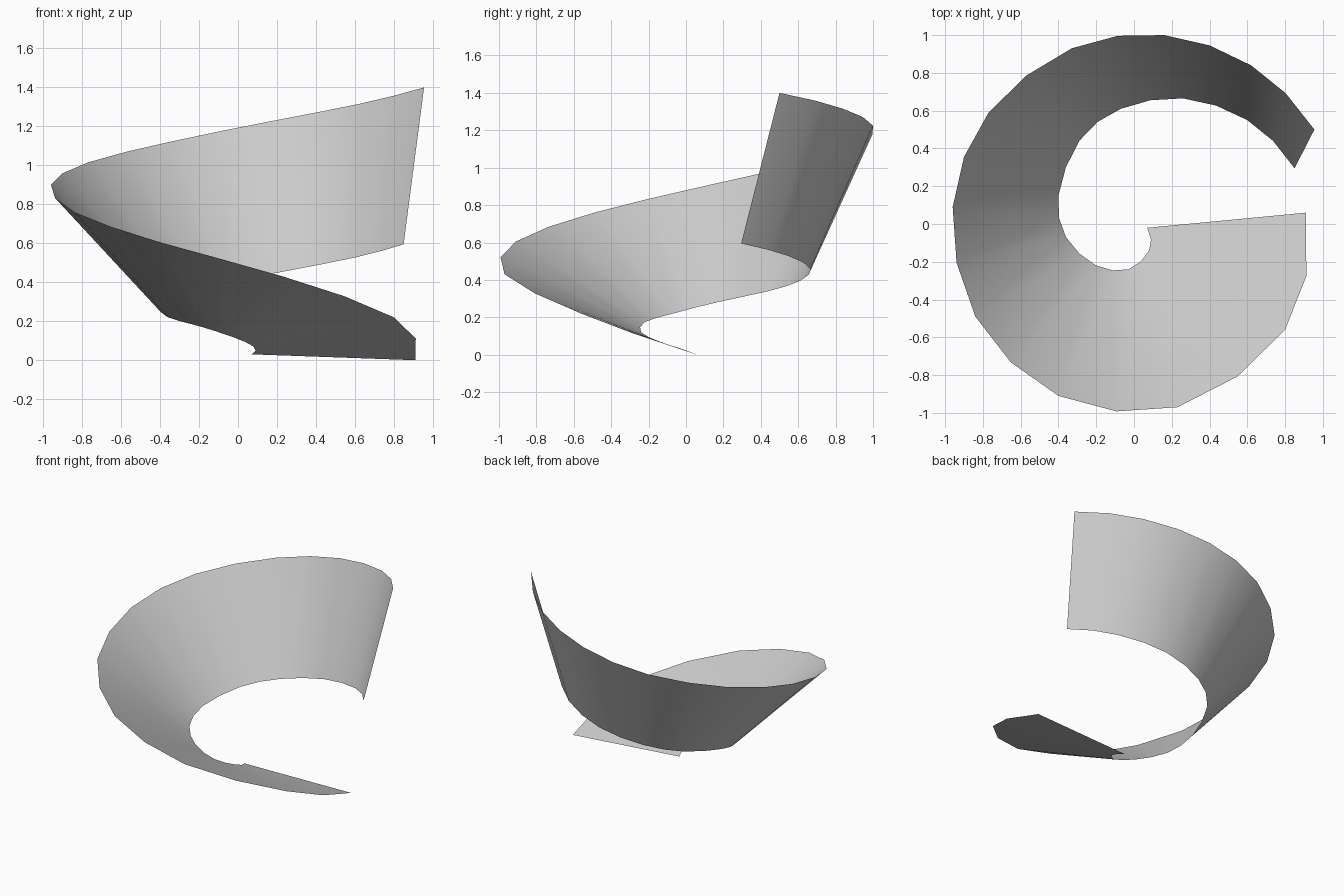
import bpy
import bmesh
from mathutils import Vector

# Remove the default object
default_object = bpy.data.objects.get("Cube")
if default_object:
    bpy.data.objects.remove(default_object, do_unlink=True)


def make_material(name, colour):
    material = bpy.data.materials.new(name)
    material.use_nodes = True
    material.diffuse_color = colour
    shader = material.node_tree.nodes["Principled BSDF"]
    shader.inputs["Base Color"].default_value = colour
    return material


def refine_path(stations):
    """Insert one cubic midpoint between each pair of stations."""
    points = [Vector(station) for station in stations]
    before = 3 * points[0] - 3 * points[1] + points[2]
    after = 3 * points[-1] - 3 * points[-2] + points[-3]
    padded = [before] + points + [after]
    path = []
    for a, b, c, d in zip(padded, padded[1:], padded[2:], padded[3:]):
        path.append(b)
        path.append((9 * (b + c) - a - d) / 16)
    path.append(points[-1])
    return path


def make_ribbon(name, inner_path, outer_path, material):
    """Span two matching rails with a strip of quads facing upward and inward."""
    mesh = bpy.data.meshes.new(name)
    bm = bmesh.new()
    inner = [bm.verts.new(point) for point in inner_path]
    outer = [bm.verts.new(point) for point in outer_path]
    for i in range(len(inner) - 1):
        face = bm.faces.new((inner[i], inner[i + 1], outer[i + 1], outer[i]))
        face.smooth = True
    bm.to_mesh(mesh)
    bm.free()
    mesh.materials.append(material)
    ribbon = bpy.data.objects.new(name, mesh)
    bpy.context.collection.objects.link(ribbon)
    return ribbon


# Outer rail: climbs clockwise from the flat end to the upright end
outer_rail = [
    (.91, .06, 0), (.8, -.56, .22), (.23, -.97, .43), (-.4, -.91, .605),
    (-.84, -.49, .76), (-.96, .09, .9), (-.77, .59, 1.015),
    (-.33, .93, 1.125), (.16, 1, 1.225), (.62, .84, 1.315), (.955, .5, 1.4),
]

# Inner rail: tight hook at the bottom that opens into a wide arc
inner_rail = [
    (.07, -.02, .03), (.08, -.14, .07), (-.03, -.24, .12), (-.2, -.22, .175),
    (-.36, -.07, .22), (-.4, .15, .277), (-.29, .44, .34),
    (-.07, .61, .395), (.26, .665, .46), (.6, .55, .527), (.85, .295, .595),
]

# Twisting spiral ribbon
light_grey = make_material("light grey", (.6, .6, .6, 1))
make_ribbon("spiral_ribbon", refine_path(inner_rail), refine_path(outer_rail), light_grey)
